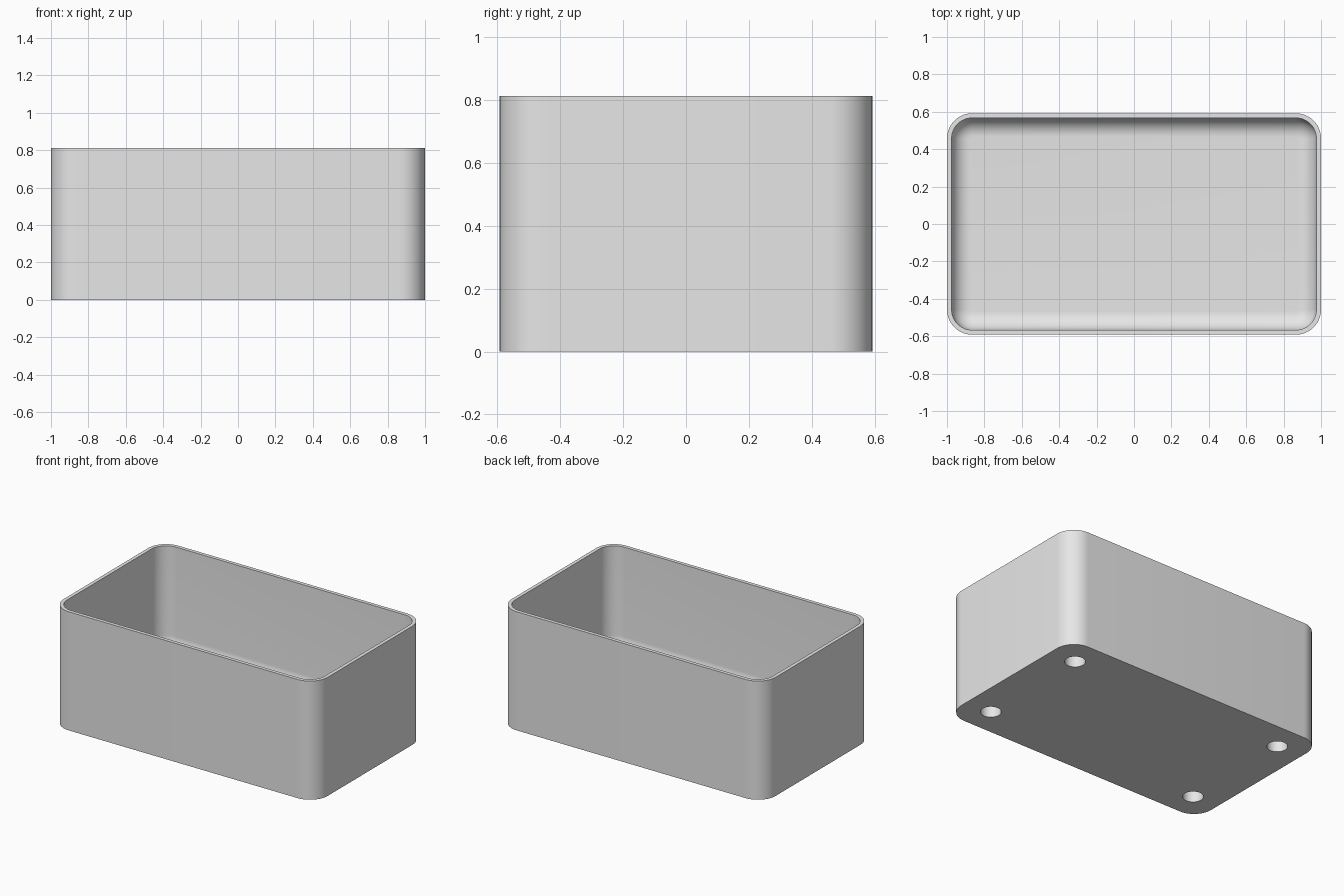
import bpy
import bmesh
from math import sin, cos, pi, radians

if "Cube" in bpy.data.objects:
    bpy.data.objects.remove(bpy.data.objects["Cube"])

HALF_X, HALF_Y, HEIGHT = 1.0, 0.592, 0.812
WALL, FLOOR = 0.025, 0.1
CORNER, FILLET = 0.135, 0.1
HOLE_X, HOLE_Y, HOLE_R, HOLE_DEPTH = 0.81, 0.402, 0.064, 0.08
STEPS = 14

grey = bpy.data.materials.new("light grey plastic")
grey.use_nodes = True
colour = (0.8, 0.8, 0.8, 1)
grey.diffuse_color = colour
grey.node_tree.nodes["Principled BSDF"].inputs["Base Color"].default_value = colour

bm = bmesh.new()


def rounded_loop(inset, z):
    """Ring of vertices following the box outline, moved inwards by inset."""
    r = CORNER - inset
    cx, cy = HALF_X - CORNER, HALF_Y - CORNER
    ring = []
    for q, (sx, sy) in enumerate([(1, 1), (-1, 1), (-1, -1), (1, -1)]):
        for i in range(STEPS + 1):
            a = (q + i / STEPS) * pi / 2
            ring.append(bm.verts.new((sx * cx + r * cos(a), sy * cy + r * sin(a), z)))
    return ring


def circle(x, y, z, sides=40):
    return [bm.verts.new((x + HOLE_R * cos(2 * pi * i / sides),
                          y + HOLE_R * sin(2 * pi * i / sides), z))
            for i in range(sides)]


def skin(a, b):
    for i in range(len(a)):
        j = (i + 1) % len(a)
        bm.faces.new((a[i], a[j], b[j], b[i]))


def ring_edges(ring):
    edges = [bm.edges.get((v, ring[i - 1])) for i, v in enumerate(ring)]
    return [e for e in edges if e]


# Outer wall, rim and inner wall
outer_bottom = rounded_loop(0, 0)
loops = [outer_bottom, rounded_loop(0, HEIGHT), rounded_loop(WALL, HEIGHT)]

# Rounded transition from inner wall to floor
for i in range(STEPS + 1):
    a = pi / 2 * i / STEPS
    loops.append(rounded_loop(WALL + FILLET * (1 - cos(a)),
                              FLOOR + FILLET * (1 - sin(a))))
for a, b in zip(loops, loops[1:]):
    skin(a, b)
bm.faces.new(loops[-1])

# Four blind holes in the underside
boundary = ring_edges(outer_bottom)
for sx in (-1, 1):
    for sy in (-1, 1):
        mouth = circle(sx * HOLE_X, sy * HOLE_Y, 0)
        end = circle(sx * HOLE_X, sy * HOLE_Y, HOLE_DEPTH)
        skin(mouth, end)
        bm.faces.new(end)
        boundary += ring_edges(mouth)

# Underside with the hole mouths left open
bmesh.ops.triangle_fill(bm, edges=boundary, use_beauty=True, normal=(0, 0, -1))
bmesh.ops.recalc_face_normals(bm, faces=bm.faces[:])

mesh = bpy.data.meshes.new("open_box")
bm.to_mesh(mesh)
bm.free()
mesh.materials.append(grey)
box = bpy.data.objects.new("open_box", mesh)
bpy.context.collection.objects.link(box)

# Smooth corners, crisp rim and hole edges
bpy.ops.object.select_all(action="DESELECT")
box.select_set(True)
bpy.context.view_layer.objects.active = box
bpy.ops.object.shade_smooth_by_angle(angle=radians(30))
